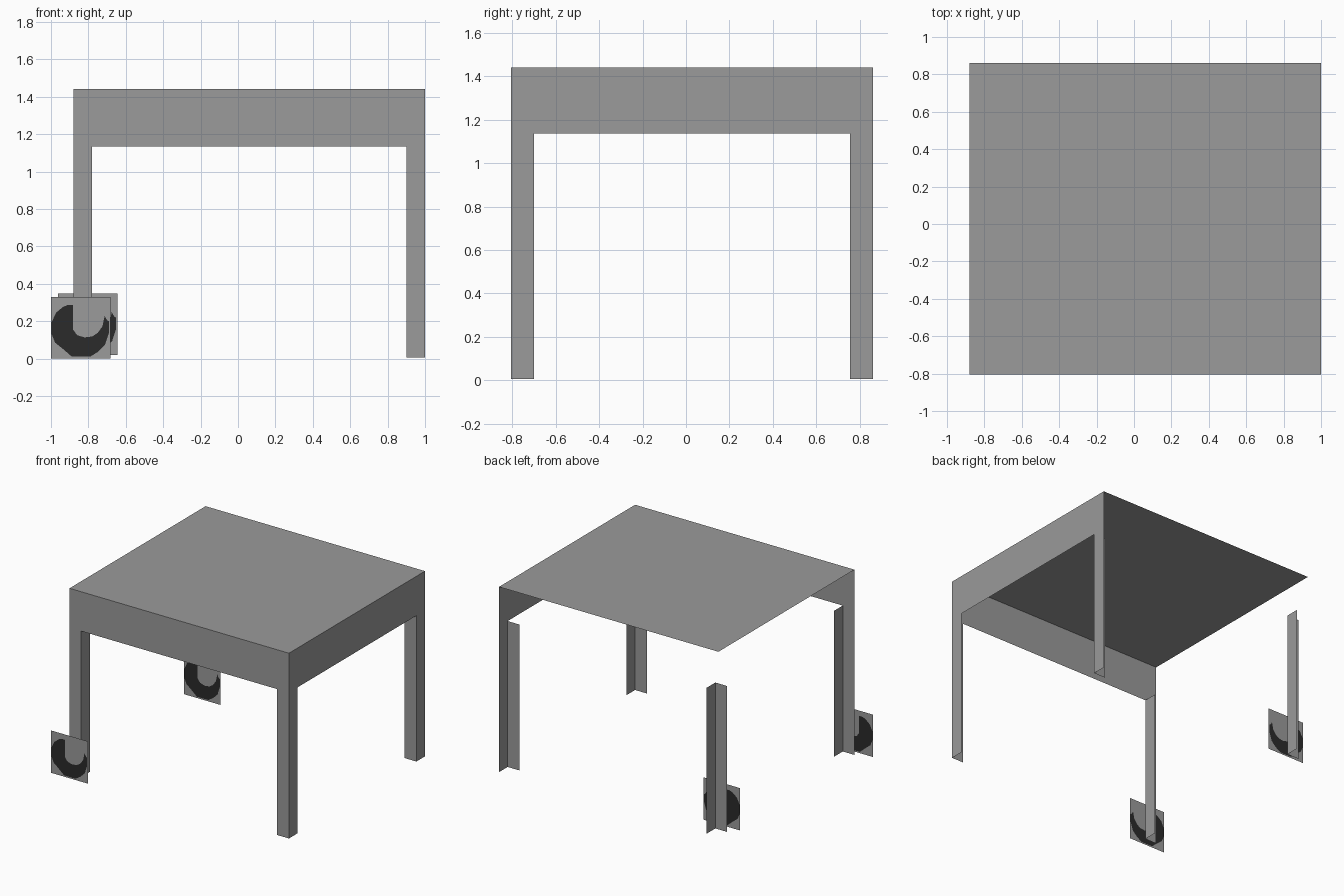
import bpy
import bmesh

cube = bpy.data.objects.get("Cube")
if cube:
    bpy.data.objects.remove(cube, do_unlink=True)


def material(name, value):
    mat = bpy.data.materials.new(name)
    mat.use_nodes = True
    colour = (value, value, value, 1)
    mat.diffuse_color = colour
    mat.node_tree.nodes["Principled BSDF"].inputs["Base Color"].default_value = colour
    return mat


GREY = material("mid grey", 0.325)
DARK = material("charcoal", 0.024)


def finish(name, bm, *mats):
    mesh = bpy.data.meshes.new(name)
    bm.to_mesh(mesh)
    bm.free()
    for mat in mats:
        mesh.materials.append(mat)
    obj = bpy.data.objects.new(name, mesh)
    bpy.context.collection.objects.link(obj)
    return obj


def open_box(name, x0, x1, y0, y1, z0, z1, top=False):
    """Thin shell with a front, a +x side and optionally a top."""
    bm = bmesh.new()
    quads = [
        [(x0, y0, z0), (x1, y0, z0), (x1, y0, z1), (x0, y0, z1)],
        [(x1, y0, z0), (x1, y1, z0), (x1, y1, z1), (x1, y0, z1)],
    ]
    if top:
        quads.append([(x0, y0, z1), (x1, y0, z1), (x1, y1, z1), (x0, y1, z1)])
    for quad in quads:
        bm.faces.new([bm.verts.new(p) for p in quad])
    bmesh.ops.remove_doubles(bm, verts=bm.verts, dist=1e-5)
    return finish(name, bm, GREY)


# Table top with its two aprons
LEFT, RIGHT, FRONT, BACK = -0.88, 1.0, -0.805, 0.86
APRON, TOP = 1.135, 1.44
open_box("table_top", LEFT, RIGHT, FRONT, BACK, APRON, TOP, top=True)

# Four angle-section legs
W = 0.1
for side, x in (("right", LEFT), ("left", RIGHT - W)):
    for end, y in (("front", FRONT), ("back", BACK - W - 0.005)):
        open_box(f"{end}_{side}_leg", x, x + W, y, y + W + 0.005, 0.005, APRON)

# Upright square plates with a dark hooked crescent cut into each
CRESCENT = [
    (0.064, 0.276), (0.09, 0.287), (0.118, 0.287), (0.118, 0.155),
    (0.14, 0.125), (0.18, 0.113), (0.22, 0.118), (0.25, 0.137),
    (0.275, 0.172), (0.287, 0.228), (0.3, 0.205), (0.309, 0.2),
    (0.309, 0.135), (0.289, 0.073), (0.251, 0.036), (0.21, 0.01),
    (0.112, 0.01), (0.06, 0.055), (0.022, 0.085), (0.004, 0.13),
    (0.004, 0.195), (0.027, 0.245),
]


def plate(name, x, y, z, w=0.317, h=0.328):
    bm = bmesh.new()

    def loop(points):
        verts = [bm.verts.new((x + px, y, z + pz)) for px, pz in points]
        for a, b in zip(verts, verts[1:] + verts[:1]):
            bm.edges.new((a, b))
        return verts

    loop([(0, 0), (w, 0), (w, h), (0, h)])
    inner = loop(CRESCENT)
    bmesh.ops.triangle_fill(bm, edges=bm.edges[:], use_beauty=True, normal=(0, -1, 0))
    bm.faces.new(inner).material_index = 1
    for face in bm.faces:
        face.normal_update()
        if face.normal.y > 0:
            face.normal_flip()
    return finish(name, bm, GREY, DARK)


plate("front_plate", -1.0, -0.86, 0.0)
plate("back_plate", -0.962, 0.71, 0.02)
